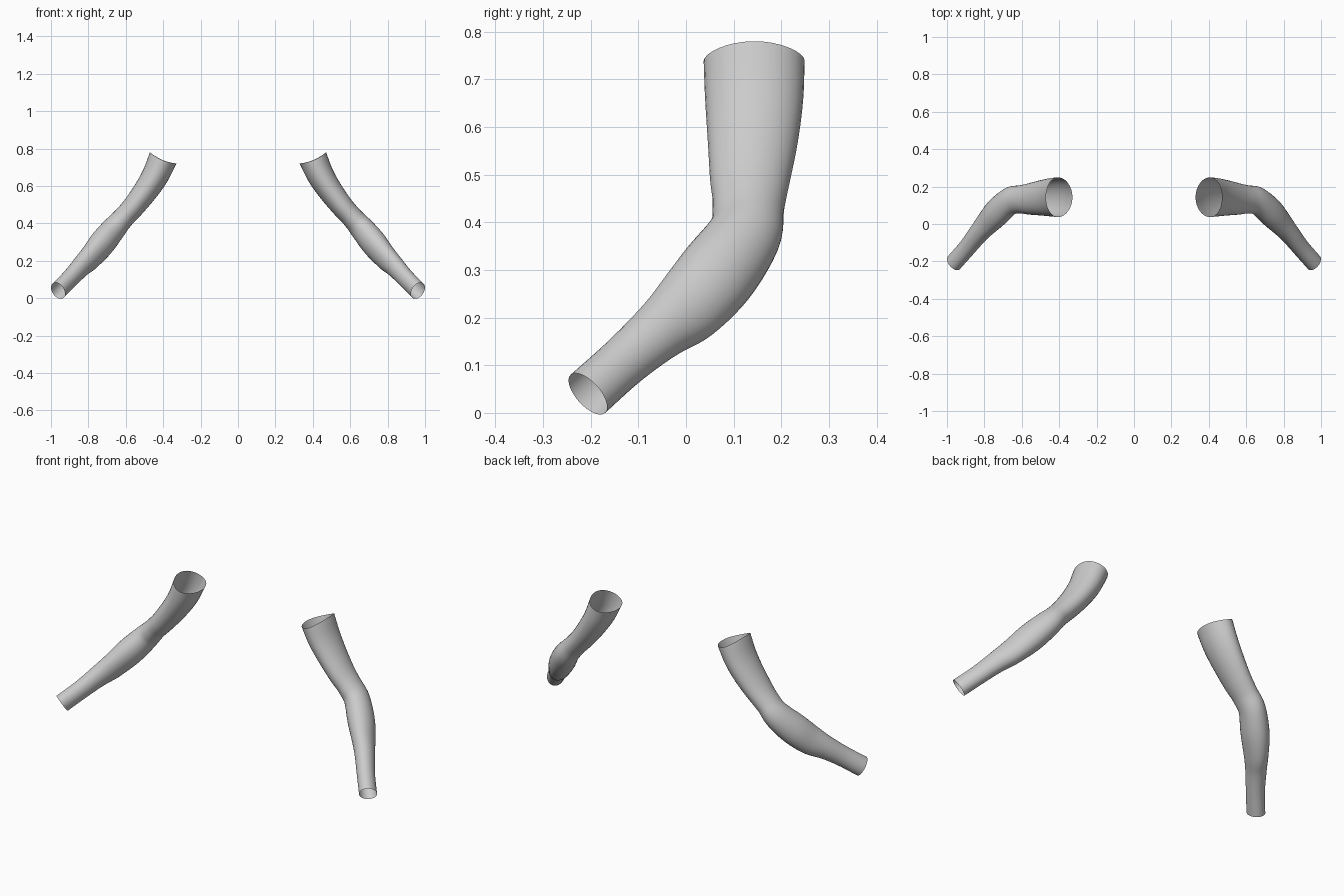
import bpy, bmesh, math
from mathutils import Vector

if "Cube" in bpy.data.objects:
    bpy.data.objects.remove(bpy.data.objects["Cube"])

SIDES = 32
STEPS = 5

skin = bpy.data.materials.new("plain_grey")
skin.diffuse_color = (0.6, 0.6, 0.6, 1)
skin.use_nodes = True
skin.node_tree.nodes["Principled BSDF"].inputs["Base Color"].default_value = skin.diffuse_color

# Shoulder to wrist: centre x, y, z, then half width and half depth
STATIONS = [
    (0.400, 0.143, 0.750, 0.077, 0.106),
    (0.440, 0.143, 0.660, 0.072, 0.103),
    (0.493, 0.140, 0.575, 0.066, 0.095),
    (0.558, 0.134, 0.490, 0.060, 0.084),
    (0.612, 0.131, 0.430, 0.058, 0.075),
    (0.663, 0.122, 0.372, 0.064, 0.077),
    (0.728, 0.066, 0.292, 0.068, 0.084),
    (0.788, 0.002, 0.220, 0.058, 0.077),
    (0.838, -0.058, 0.170, 0.051, 0.062),
    (0.895, -0.130, 0.108, 0.046, 0.054),
    (0.962, -0.206, 0.040, 0.045, 0.054),
]


def spline(points, steps):
    """Smooth curve through all stations."""
    p = [Vector(q) for q in points]
    p = [2 * p[0] - p[1]] + p + [2 * p[-1] - p[-2]]
    out = []
    for i in range(1, len(p) - 2):
        a, b, c, d = p[i - 1:i + 3]
        for k in range(steps):
            t = k / steps
            out.append(0.5 * (2 * b + (c - a) * t + (2 * a - 5 * b + 4 * c - d) * t * t
                              + (3 * b - a - 3 * c + d) * t ** 3))
    return out + [p[-2]]


def make_arm(name, side):
    bm = bmesh.new()
    path = spline(STATIONS, STEPS)
    centres = [Vector(q[:3]) for q in path]
    rings = []
    for i, q in enumerate(path):
        lo, hi = max(i - 2, 0), min(i + 2, len(path) - 1)
        along = (centres[hi] - centres[lo]).normalized()
        depth = Vector((1, 0, 0)).cross(along).normalized()
        width = depth.cross(along).normalized()
        # The shoulder opening dips slightly at front and back
        dip = 0.012 * max(0, 1 - i / STEPS)
        ring = []
        for k in range(SIDES):
            a = math.tau * k / SIDES
            v = centres[i] + width * q[3] * math.cos(a) + depth * q[4] * math.sin(a)
            v += along * dip * math.sin(a) ** 2
            ring.append(bm.verts.new((v.x * side, v.y, v.z)))
        rings.append(ring)
    # Open tube: no end caps
    for r, s in zip(rings, rings[1:]):
        for k in range(SIDES):
            n = (k + 1) % SIDES
            bm.faces.new((r[k], r[n], s[n], s[k]))
    bmesh.ops.recalc_face_normals(bm, faces=bm.faces)
    # Make sure the normals point away from the middle of the arm
    bm.faces.ensure_lookup_table()
    f = bm.faces[0]
    c = Vector((centres[0].x * side, centres[0].y, centres[0].z))
    if f.normal.dot(f.calc_center_median() - c) < 0:
        bmesh.ops.reverse_faces(bm, faces=bm.faces)
    for f in bm.faces:
        f.smooth = True
    mesh = bpy.data.meshes.new(name)
    bm.to_mesh(mesh)
    bm.free()
    mesh.materials.append(skin)
    bpy.context.collection.objects.link(bpy.data.objects.new(name, mesh))


make_arm("left_arm", 1)
make_arm("right_arm", -1)
